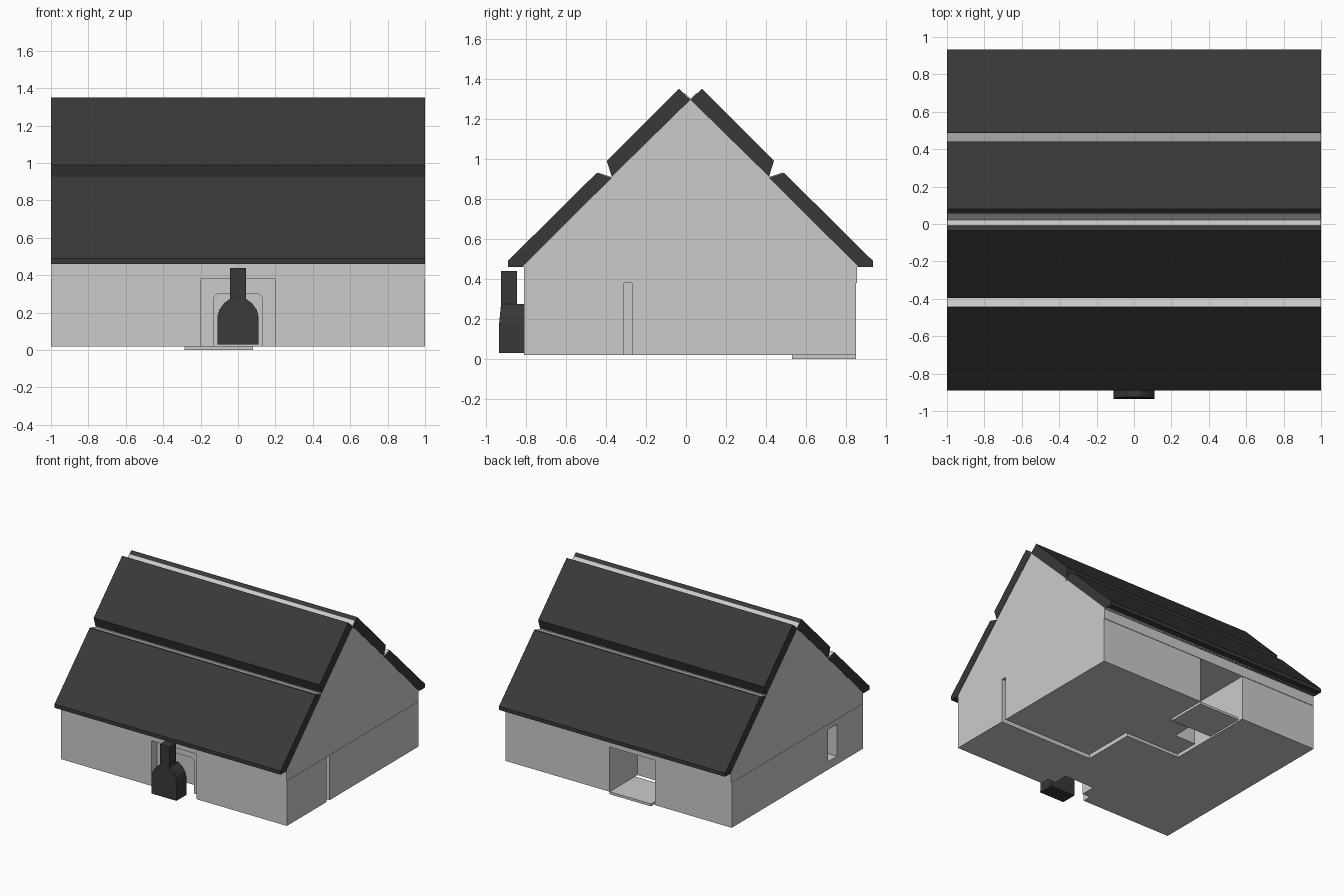
import bpy, bmesh
from mathutils import Vector

if "Cube" in bpy.data.objects:
    bpy.data.objects.remove(bpy.data.objects["Cube"])

dark = bpy.data.materials.new("dark_grey")
dark.diffuse_color = (0.04, 0.04, 0.04, 1)
dark.use_nodes = True
dark.node_tree.nodes["Principled BSDF"].inputs["Base Color"].default_value = dark.diffuse_color


def prism(name, points, axis, lo, hi, mat=None):
    """Extrude a 2D outline along an axis: x uses (y,z), y uses (x,z), z uses (x,y)."""
    def place(p, d):
        return {"x": (d, p[0], p[1]), "y": (p[0], d, p[1]), "z": (p[0], p[1], d)}[axis]
    bm = bmesh.new()
    f = bm.faces.new([bm.verts.new(place(p, lo)) for p in points])
    ext = bmesh.ops.extrude_face_region(bm, geom=[f])
    moved = [v for v in ext["geom"] if isinstance(v, bmesh.types.BMVert)]
    bmesh.ops.translate(bm, verts=moved, vec=Vector(place((0, 0), hi - lo)))
    bmesh.ops.recalc_face_normals(bm, faces=bm.faces)
    me = bpy.data.meshes.new(name)
    bm.to_mesh(me)
    bm.free()
    ob = bpy.data.objects.new(name, me)
    bpy.context.collection.objects.link(ob)
    if mat:
        me.materials.append(mat)
    return ob


def box(name, x0, x1, y0, y1, z0, z1, mat=None):
    return prism(name, [(x0, y0), (x1, y0), (x1, y1), (x0, y1)], "z", z0, z1, mat)


RIDGE = 0.022  # y of the ridge line

# gable body with ceiling slab, just under the roof panels
half = [(0.832, 0.38), (0.832, 0.46), (0.86, 0.46), (0.86, 0.50),
        (0.43, 0.91), (0.395, 0.91), (0.393, 0.97), (0.03, 1.33)]
right = [(RIDGE + d, z) for d, z in half]
left = [(RIDGE - d, z) for d, z in reversed(half)]
left = [(max(y, -0.89), z) for y, z in left]
prism("attic_gable", right + [(RIDGE, 1.30)] + left, "x", -0.998, 0.998)

# roof panels: lower and upper on both slopes
lower = [(0.912, 0.46), (0.912, 0.49), (0.468, 0.93), (0.393, 0.905), (0.84, 0.46)]
upper = [(0.418, 0.99), (0.058, 1.35), (0.0, 1.295), (0.393, 0.91)]
for side, s in (("back", 1), ("front", -1)):
    for part, prof in (("lower", lower), ("upper", upper)):
        prism(f"{side}_{part}_roof", [(RIDGE + s * d, z) for d, z in prof],
              "x", -1, 1, dark)
    # pale upstand where the upper panel steps over the lower one
    prism(f"{side}_roof_step", [(RIDGE + s * d, z) for d, z in
          [(0.464, 0.932), (0.395, 0.909), (0.39, 0.89), (0.45, 0.91)]], "x", -0.999, 0.999)

# outer wing of rooms, wrapping the front and the left
wing = prism("outer_rooms", [
    (-1, -0.81), (-0.2, -0.81), (-0.2, -0.62), (0.2, -0.62), (0.2, -0.81), (1, -0.81),
    (1, -0.31), (0.165, -0.31), (0.165, 0.12), (-0.32, 0.12), (-0.32, 0.85), (-1, 0.85)],
    "z", 0.02, 0.38)

# window recess in the left wall
cutter = box("window_cutter", -1.1, -0.88, -0.48, -0.365, 0.085, 0.34)
cutter.hide_render = True
mod = wing.modifiers.new("window", "BOOLEAN")
mod.operation = "DIFFERENCE"
mod.solver = "EXACT"
mod.object = cutter
bpy.context.view_layer.objects.active = wing
bpy.ops.object.modifier_apply(modifier=mod.name)
bpy.data.objects.remove(cutter)

# inner room block with the back entrance recess and doorway
prism("inner_rooms", [
    (1, -0.27), (1, 0.85), (0.08, 0.85), (0.08, 0.5), (-0.1, 0.5), (-0.1, 0.35),
    (-0.29, 0.35), (-0.29, 0.15), (0.2, 0.15), (0.2, -0.27)], "z", 0.02, 0.38)
box("entrance_step", -0.285, 0.08, 0.53, 0.85, 0, 0.02)

# surround inside the front hearth recess
prism("hearth_surround", [
    (-0.2, 0.02), (-0.2, 0.38), (0.2, 0.38), (0.2, 0.02), (0.13, 0.02),
    (0.13, 0.28), (0.11, 0.3), (-0.11, 0.3), (-0.13, 0.28), (-0.13, 0.02)],
    "y", -0.74, -0.62)

# chimney hood and stack at the front
edge = [(0.11, 0.03), (0.11, 0.18), (0.1, 0.215), (0.075, 0.25), (0.042, 0.275)]
hood = prism("chimney_hood", edge + [(-x, z) for x, z in reversed(edge)],
             "y", -0.935, -0.81, dark)
for v in hood.data.vertices:  # front leans back towards the top
    if v.co.y < -0.9 and v.co.z > 0.17:
        v.co.y += (v.co.z - 0.17) * 0.1
box("chimney_stack", -0.042, 0.042, -0.925, -0.845, 0.26, 0.44, dark)
